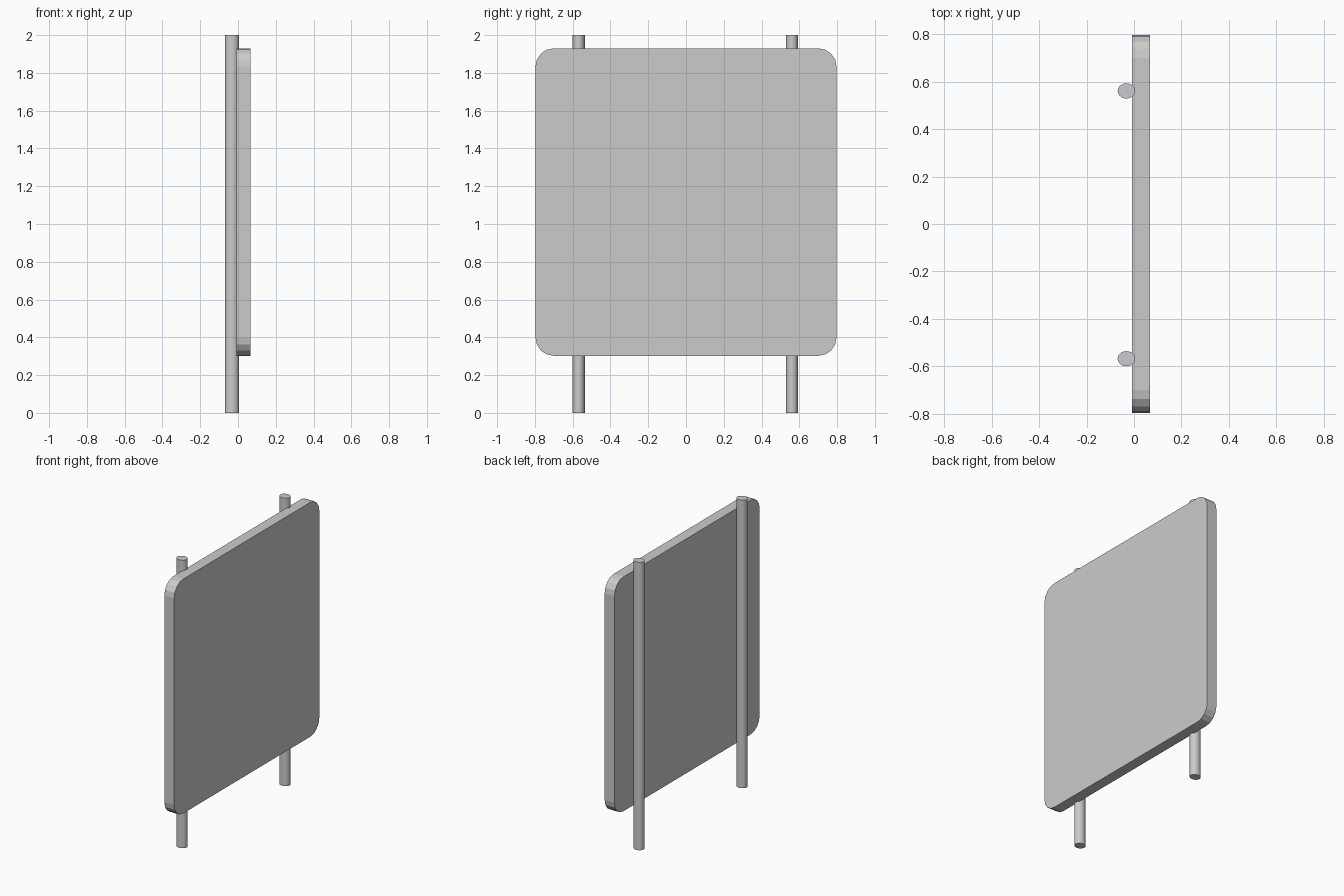
import bpy, bmesh
from math import sin, cos, pi, radians

if "Cube" in bpy.data.objects:
    bpy.data.objects.remove(bpy.data.objects["Cube"])


def add_object(name, bm):
    bmesh.ops.recalc_face_normals(bm, faces=bm.faces)
    mesh = bpy.data.meshes.new(name)
    bm.to_mesh(mesh)
    bm.free()
    obj = bpy.data.objects.new(name, mesh)
    bpy.context.collection.objects.link(obj)
    return obj


# Sign panel: rounded rectangle in the YZ plane, extruded along X
X0, X1 = -0.008, 0.067
HALF_W, Z0, Z1 = 0.797, 0.302, 1.93
R, SEG = 0.097, 4
corners = [(HALF_W - R, Z1 - R), (R - HALF_W, Z1 - R),
           (R - HALF_W, Z0 + R), (HALF_W - R, Z0 + R)]
bm = bmesh.new()
outline = []
for q, (cy, cz) in enumerate(corners):
    for i in range(SEG + 1):
        a = (q + i / SEG) * pi / 2
        outline.append(bm.verts.new((X0, cy + R * cos(a), cz + R * sin(a))))
face = bm.faces.new(outline)
extruded = bmesh.ops.extrude_face_region(bm, geom=[face], use_keep_orig=True)
moved = [v for v in extruded["geom"] if isinstance(v, bmesh.types.BMVert)]
bmesh.ops.translate(bm, verts=moved, vec=(X1 - X0, 0, 0))
add_object("sign_panel", bm)

# Two slightly oval posts behind the panel
for name, y in (("left_post", -0.568), ("right_post", 0.561)):
    bpy.ops.mesh.primitive_cylinder_add(vertices=20, radius=1, depth=2,
                                        location=(-0.032, y, 1))
    post = bpy.context.object
    post.name = name
    post.scale = (0.037, 0.032, 1)
    bpy.ops.object.transform_apply(location=False, rotation=False, scale=True)
    bpy.ops.object.shade_smooth_by_angle(angle=radians(30))
